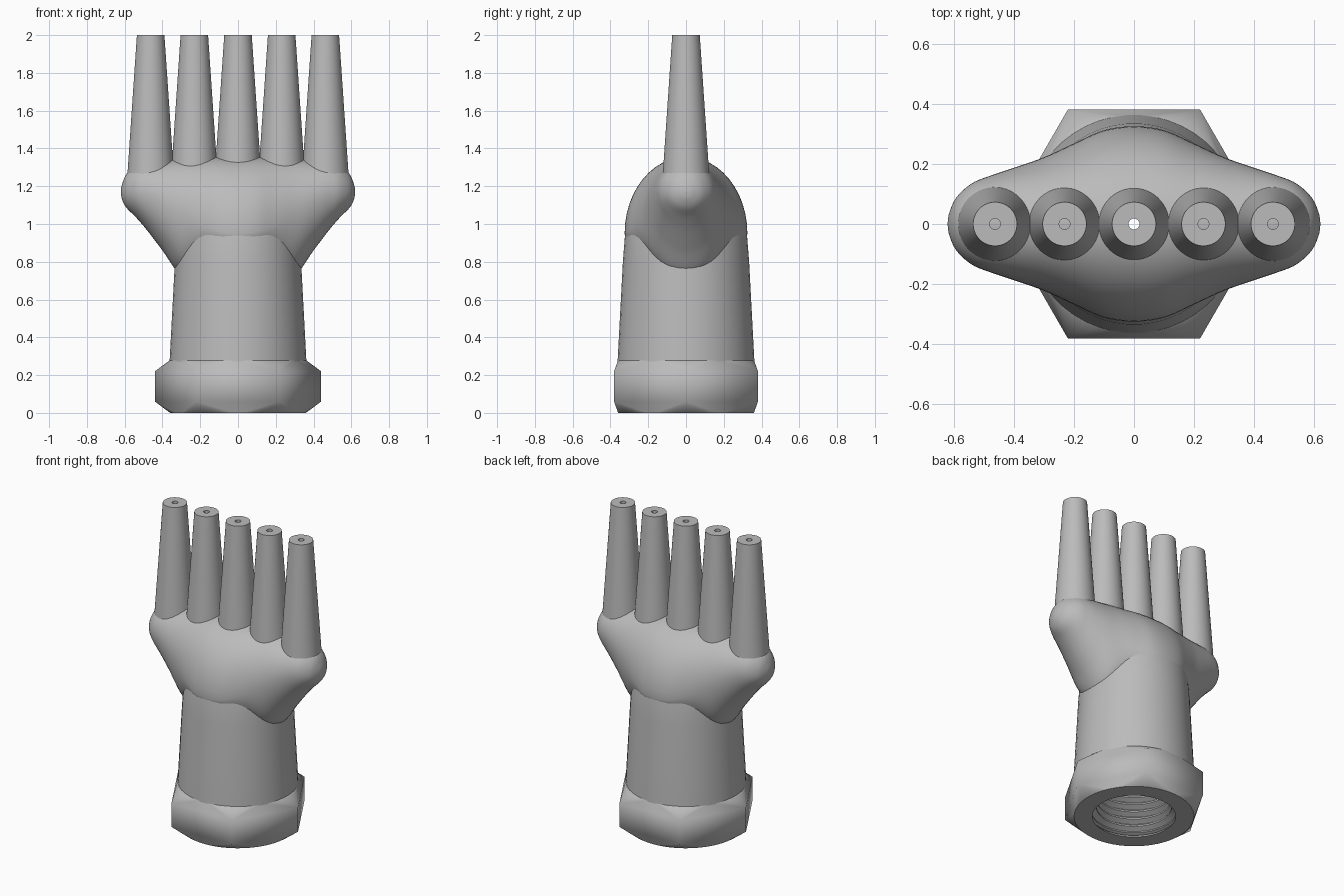
import bpy, bmesh, math

cube = bpy.data.objects.get("Cube")
if cube:
    bpy.data.objects.remove(cube, do_unlink=True)

GREY = (0.5, 0.5, 0.5, 1)
metal = bpy.data.materials.new("plain grey")
metal.use_nodes = True
metal.diffuse_color = GREY
metal.node_tree.nodes["Principled BSDF"].inputs["Base Color"].default_value = GREY

SIDES = 48


def loft(name, rings, caps=False, closed=False):
    """Skin a list of equal-length point rings into one smooth object."""
    bm = bmesh.new()
    rows = [[bm.verts.new(p) for p in ring] for ring in rings]
    pairs = list(zip(rows, rows[1:]))
    if closed:
        pairs.append((rows[-1], rows[0]))
    for a, b in pairs:
        n = len(a)
        for i in range(n):
            j = (i + 1) % n
            bm.faces.new((a[i], a[j], b[j], b[i]))
    if caps:
        bm.faces.new(rows[0])
        bm.faces.new(rows[-1])
    bmesh.ops.remove_doubles(bm, verts=bm.verts, dist=1e-5)
    bmesh.ops.recalc_face_normals(bm, faces=bm.faces)
    mesh = bpy.data.meshes.new(name)
    bm.to_mesh(mesh)
    bm.free()
    mesh.materials.append(metal)
    obj = bpy.data.objects.new(name, mesh)
    bpy.context.collection.objects.link(obj)
    bpy.ops.object.select_all(action='DESELECT')
    obj.select_set(True)
    bpy.context.view_layer.objects.active = obj
    bpy.ops.object.shade_smooth_by_angle(angle=math.radians(30))
    return obj


def circle(r, z, x=0):
    turns = [math.tau * (i + 0.5) / SIDES for i in range(SIDES)]
    return [(x + r * math.cos(a), r * math.sin(a), z) for a in turns]


def hexagon(r, z):
    """Ring whose points gather at the nearest of six corners."""
    per = SIDES // 6
    corners = [math.tau / 6 * ((i + per // 2) // per) for i in range(SIDES)]
    return [(r * math.cos(a), r * math.sin(a), z) for a in corners]


def lathe(name, profile, x=0):
    return loft(name, [circle(r, z, x) for r, z in profile], closed=True)


# Hex nut with corners chamfered down to round end faces
loft("hex_nut", [circle(0.3, 0.28), circle(0.36, 0.28), hexagon(0.44, 0.22),
                 hexagon(0.44, 0.06), circle(0.36, 0), circle(0.25, 0),
                 circle(0.265, 0.02), circle(0.3, 0.02)], closed=True)

# Tapered barrel with domed top, threaded bore and central channel
HOLE = 0.018
outer = [(0.3, 0.02), (0.3, 0.27), (0.363, 0.27), (0.335, 0.8), (0.323, 0.95)]
for k in range(1, 9):
    a = math.pi / 2 * k / 9
    outer.append((0.315 * math.cos(a), 0.95 + 0.36 * math.sin(a)))
bore = [(HOLE, 1.3), (HOLE, 0.78), (0.22, 0.6)]
pitch = 0.05
for k in range(11, 0, -1):
    z = 0.02 + k * pitch
    bore += [(0.225, z), (0.225, z - pitch * 0.2),
             (0.258, z - pitch * 0.55), (0.258, z - pitch * 0.7)]
lathe("barrel", outer + bore)

# Palm: stations across its half width: x, half depth, centre, top, bottom
KEYS = [(0, 0.325, 0.95, 1.355, 0.8), (0.1, 0.312, 0.96, 1.355, 0.8),
        (0.2, 0.268, 1, 1.35, 0.77), (0.3, 0.222, 1.06, 1.345, 0.73),
        (0.4, 0.187, 1.12, 1.335, 0.86), (0.48, 0.16, 1.16, 1.33, 0.965),
        (0.54, 0.135, 1.17, 1.31, 1.035), (0.59, 0.09, 1.17, 1.265, 1.085),
        (0.614, 0.04, 1.17, 1.21, 1.13), (0.62, 0.005, 1.17, 1.175, 1.165)]
keys = [(-k[0],) + k[1:] for k in KEYS[:0:-1]] + KEYS


def blend(p, q, r, s, t):
    """Smooth curve through q and r."""
    return tuple(0.5 * (2 * b + (c - a) * t + (2 * a - 5 * b + 4 * c - d) * t ** 2
                        + (3 * b - a - 3 * c + d) * t ** 3)
                 for a, b, c, d in zip(p, q, r, s))


def section(x, depth, mid, top, bottom):
    ring = []
    for i in range(SIDES):
        a = math.tau * i / SIDES
        s = math.sin(a)
        rise = top - mid if s > 0 else mid - bottom
        ring.append((x, depth * math.cos(a), mid + rise * s))
    return ring


STEPS = 5
sections = []
for i in range(len(keys) - 1):
    near = [keys[min(max(j, 0), len(keys) - 1)] for j in range(i - 1, i + 3)]
    sections += [section(*blend(*near, k / STEPS)) for k in range(STEPS)]
sections.append(section(*keys[-1]))
palm = loft("palm", sections, caps=True)

# Channel through the palm below the middle finger
cutter = loft("channel_cutter", [circle(HOLE, 0.6), circle(HOLE, 1.6)], caps=True)
cutter.hide_render = True
cut = palm.modifiers.new("channel", 'BOOLEAN')
cut.object = cutter
cut.operation = 'DIFFERENCE'
cut.solver = 'EXACT'
bpy.context.view_layer.objects.active = palm
bpy.ops.object.modifier_apply(modifier=cut.name)
bpy.data.objects.remove(cutter, do_unlink=True)

# Five tapered hollow fingers
names = ["outer_right", "inner_right", "middle", "inner_left", "outer_left"]
for i, name in enumerate(names):
    lathe(name + "_finger", [(0.133, 1.12), (0.073, 2), (HOLE, 2), (HOLE, 1.12)],
          x=0.2312 * (i - 2))
